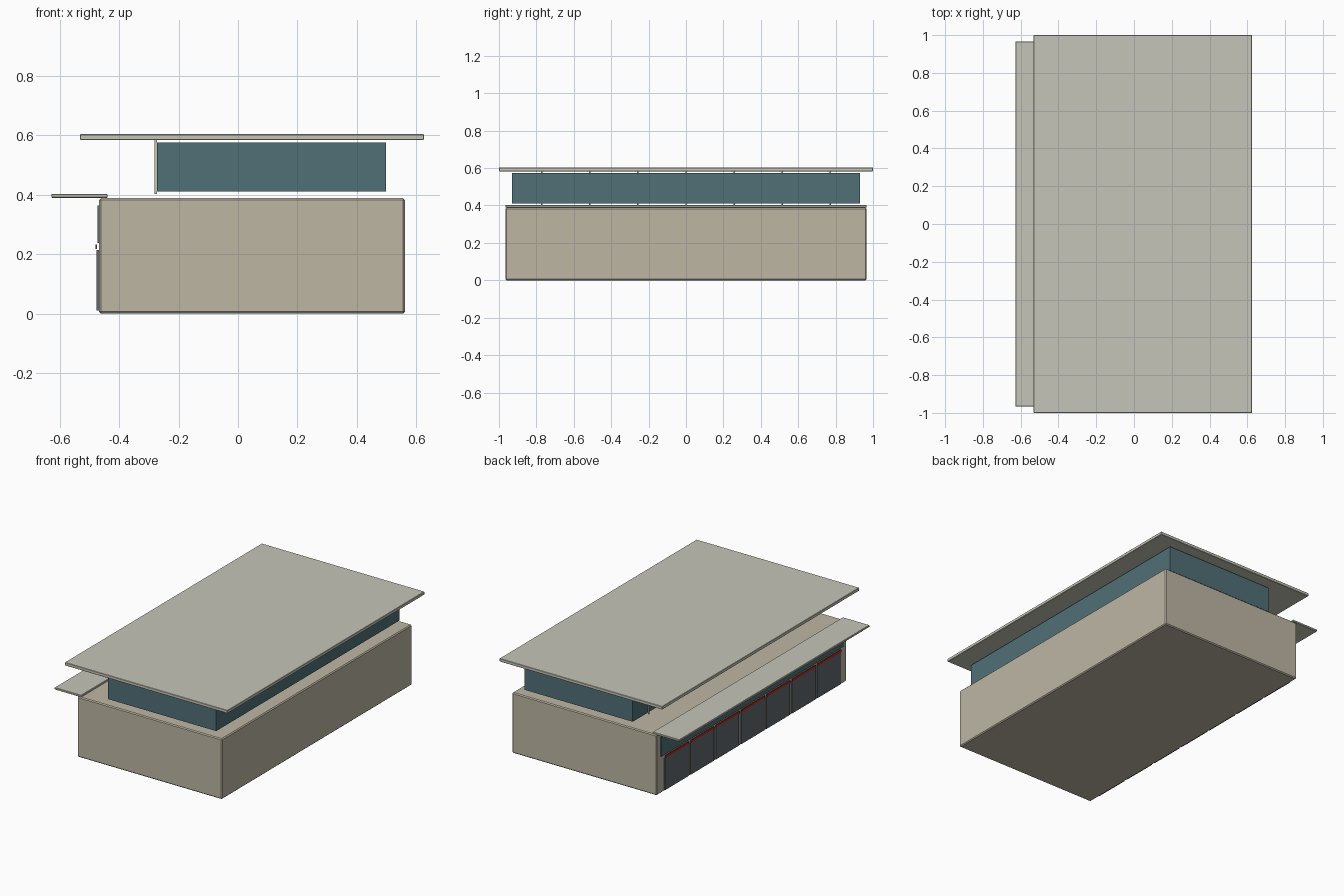
import bpy

if "Cube" in bpy.data.objects:
    bpy.data.objects.remove(bpy.data.objects["Cube"])


def material(name, color):
    m = bpy.data.materials.new(name)
    m.diffuse_color = (*color, 1)
    m.use_nodes = True
    m.node_tree.nodes["Principled BSDF"].inputs["Base Color"].default_value = m.diffuse_color
    return m


WALL = material("wall_beige", (0.51, 0.47, 0.37))
ROOF = material("roof_grey", (0.56, 0.56, 0.48))
GLASS = material("glass_teal", (0.08, 0.16, 0.185))
DOOR = material("door_slate", (0.12, 0.14, 0.155))
RED = material("trim_red", (0.45, 0.03, 0.02))


def box(name, x, y, z, mat, bevel=0.0):
    """Box from (min, max) ranges on each axis, optionally with chamfered edges."""
    bpy.ops.mesh.primitive_cube_add(size=1, location=[sum(r) / 2 for r in (x, y, z)])
    ob = bpy.context.object
    ob.name = name
    ob.scale = [r[1] - r[0] for r in (x, y, z)]
    bpy.ops.object.transform_apply(location=False, rotation=False, scale=True)
    ob.data.materials.append(mat)
    if bevel:
        mod = ob.modifiers.new("edge_bevel", 'BEVEL')
        mod.width = bevel
        mod.segments = 1
    return ob


# Main volume
box("main_hall", (-0.467, 0.561), (-0.965, 0.965), (0, 0.388), WALL, 0.006)

# Set-back upper window band and the big overhanging roof
box("upper_glazing", (-0.273, 0.497), (-0.931, 0.931), (0.41, 0.575), GLASS)
box("main_roof", (-0.531, 0.625), (-1, 1), (0.583, 0.603), ROOF, 0.002)

# Canopy over the doors
box("door_canopy", (-0.628, -0.439), (-0.965, 0.965), (0.389, 0.402), ROOF, 0.002)

# Window strip above the doors
box("lower_glazing", (-0.473, -0.465), (-0.925, 0.925), (0.237, 0.363), GLASS)

# Row of seven doors, each with a red head trim and an upper mullion
PITCH = 0.2575
for i in range(-3, 4):
    y = i * PITCH
    span = (y - 0.118, y + 0.118)
    box("bay_door", (-0.476, -0.465), span, (0.01, 0.214), DOOR)
    box("door_head_trim", (-0.48, -0.474), span, (0.217, 0.232), RED)
    box("upper_mullion", (-0.28, -0.272), (y - 0.004, y + 0.004), (0.402, 0.583), ROOF)
